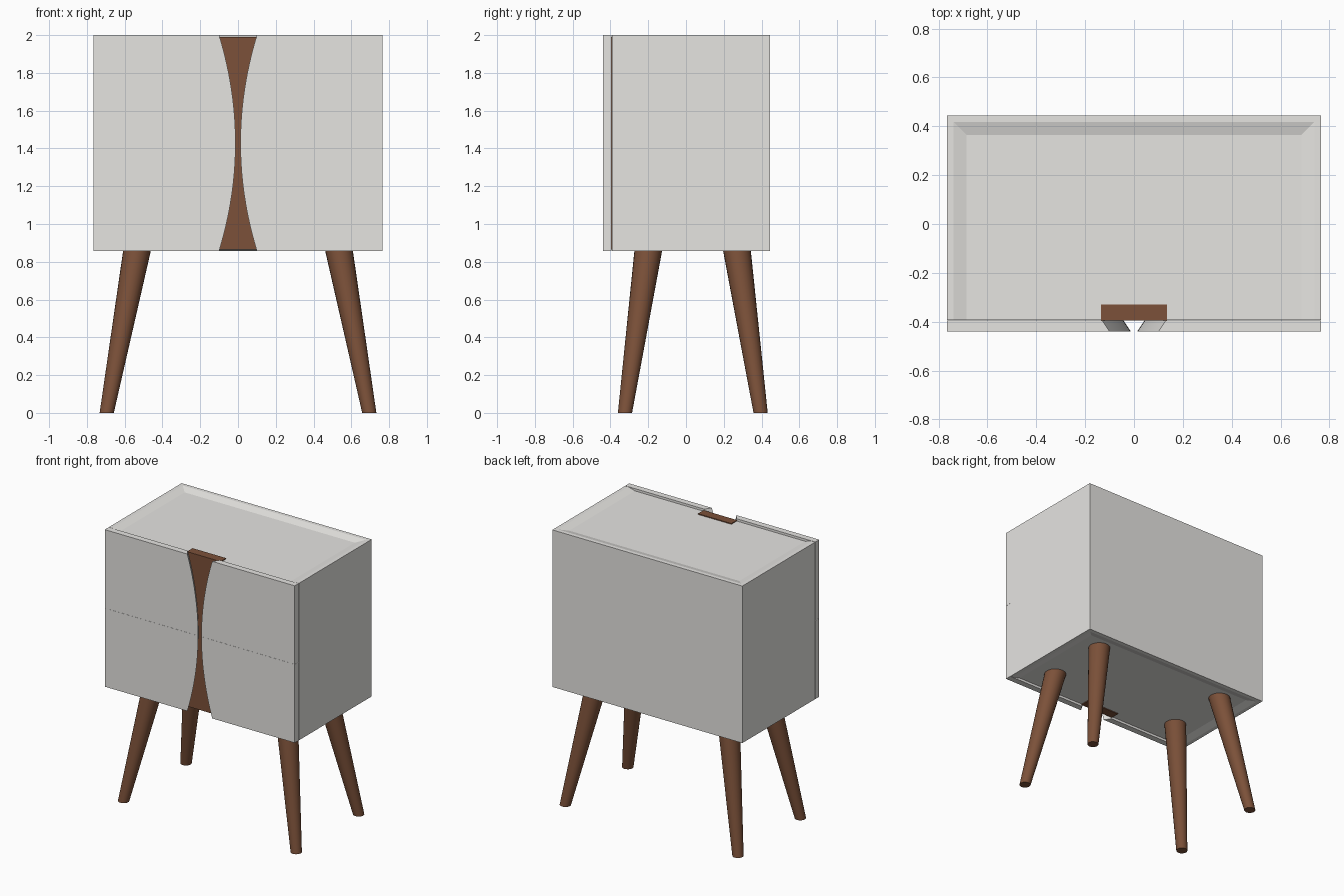
import bpy, bmesh, math
from mathutils import Vector

if "Cube" in bpy.data.objects:
    bpy.data.objects.remove(bpy.data.objects["Cube"])

W, ZB, ZT = 0.765, 0.857, 2.0         # half width, cabinet bottom and top
FRONT, BACK = -0.392, 0.445           # carcass depth
DIP = 0.015                           # how far the decks are sunk
MID = (ZB + ZT) / 2


def material(name, rgb):
    m = bpy.data.materials.new(name)
    m.diffuse_color = (*rgb, 1)
    m.use_nodes = True
    m.node_tree.nodes["Principled BSDF"].inputs["Base Color"].default_value = m.diffuse_color
    return m


white = material("warm_white_lacquer", (0.79, 0.78, 0.755))
brown = material("brown_wood", (0.2, 0.082, 0.041))


def finish(bm, name, mat, angle=30):
    bmesh.ops.recalc_face_normals(bm, faces=bm.faces)
    me = bpy.data.meshes.new(name)
    bm.to_mesh(me)
    bm.free()
    ob = bpy.data.objects.new(name, me)
    bpy.context.collection.objects.link(ob)
    me.materials.append(mat)
    bpy.ops.object.select_all(action='DESELECT')
    ob.select_set(True)
    bpy.context.view_layer.objects.active = ob
    bpy.ops.object.shade_smooth_by_angle(angle=math.radians(angle))
    return ob


# Cabinet: U-shaped rims with mitred slopes down to slightly sunken decks
bm = bmesh.new()
rings = []
for inset, z in [(0.08, ZB + DIP), (0.027, ZB), (0, ZB),
                 (0, ZT), (0.027, ZT), (0.08, ZT - DIP)]:
    x, y = W - inset, BACK - inset
    rings.append([bm.verts.new((px, py, z)) for px, py in
                  [(-x, FRONT), (-x, y), (x, y), (x, FRONT)]])
for a, b in zip(rings, rings[1:]):
    for i in range(3):
        bm.faces.new((a[i], a[i + 1], b[i + 1], b[i]))
bm.faces.new(rings[0])
bm.faces.new(rings[-1])
bm.faces.new([r[0] for r in rings] + [r[3] for r in reversed(rings)])
finish(bm, "cabinet_body", white, 10)

# Wooden backing strip seen between the drawer fronts
bm = bmesh.new()
bmesh.ops.create_cube(bm, size=1)
for v in bm.verts:
    v.co = Vector((v.co.x * 0.27, -0.362 + v.co.y * 0.065, MID + v.co.z * 1.125))
finish(bm, "wood_grip_strip", brown)


# Drawer fronts: flat plates with a curved, undercut inner edge
def drawer_front(name, sx, sz, steps=14):
    bm = bmesh.new()
    outlines = []
    for y, extra in ((-0.44, 0.0), (-0.395, 0.03)):
        half = (ZT - ZB) / 2
        pts = [(W, half), (W, 0.0003)]
        for i in range(steps + 1):
            t = i / steps
            pts.append((0.013 + 0.087 * t * t + extra, max(t * half, 0.0003)))
        outlines.append([bm.verts.new((sx * x, y, MID + sz * z)) for x, z in pts])
    f, b = outlines
    bm.faces.new(f)
    bm.faces.new(b)
    n = len(f)
    for i in range(n):
        j = (i + 1) % n
        bm.faces.new((f[i], f[j], b[j], b[i]))
    finish(bm, name, white)


for sx, side in ((-1, "left"), (1, "right")):
    for sz, level in ((-1, "lower"), (1, "upper")):
        drawer_front(f"{level}_{side}_drawer_front", sx, sz)


# Splayed tapered legs, running up to the sunken bottom deck
def leg(name, foot, top, sides=24):
    bm = bmesh.new()
    loops = []
    for t, r in ((0, 0.0375), (1.02, 0.074)):
        c = foot.lerp(top, t)
        loops.append([bm.verts.new((c.x + r * math.cos(a), c.y + r * math.sin(a), c.z))
                      for a in (2 * math.pi * i / sides for i in range(sides))])
    lo, hi = loops
    for i in range(sides):
        j = (i + 1) % sides
        bm.faces.new((lo[i], lo[j], hi[j], hi[i]))
    bm.faces.new(lo)
    bm.faces.new(hi)
    finish(bm, name, brown)


for sx, side in ((-1, "left"), (1, "right")):
    for end, yf, yt in (("front", -0.323, -0.2), ("back", 0.395, 0.27)):
        leg(f"{end}_{side}_leg", Vector((sx * 0.695, yf, 0)), Vector((sx * 0.535, yt, ZB)))
